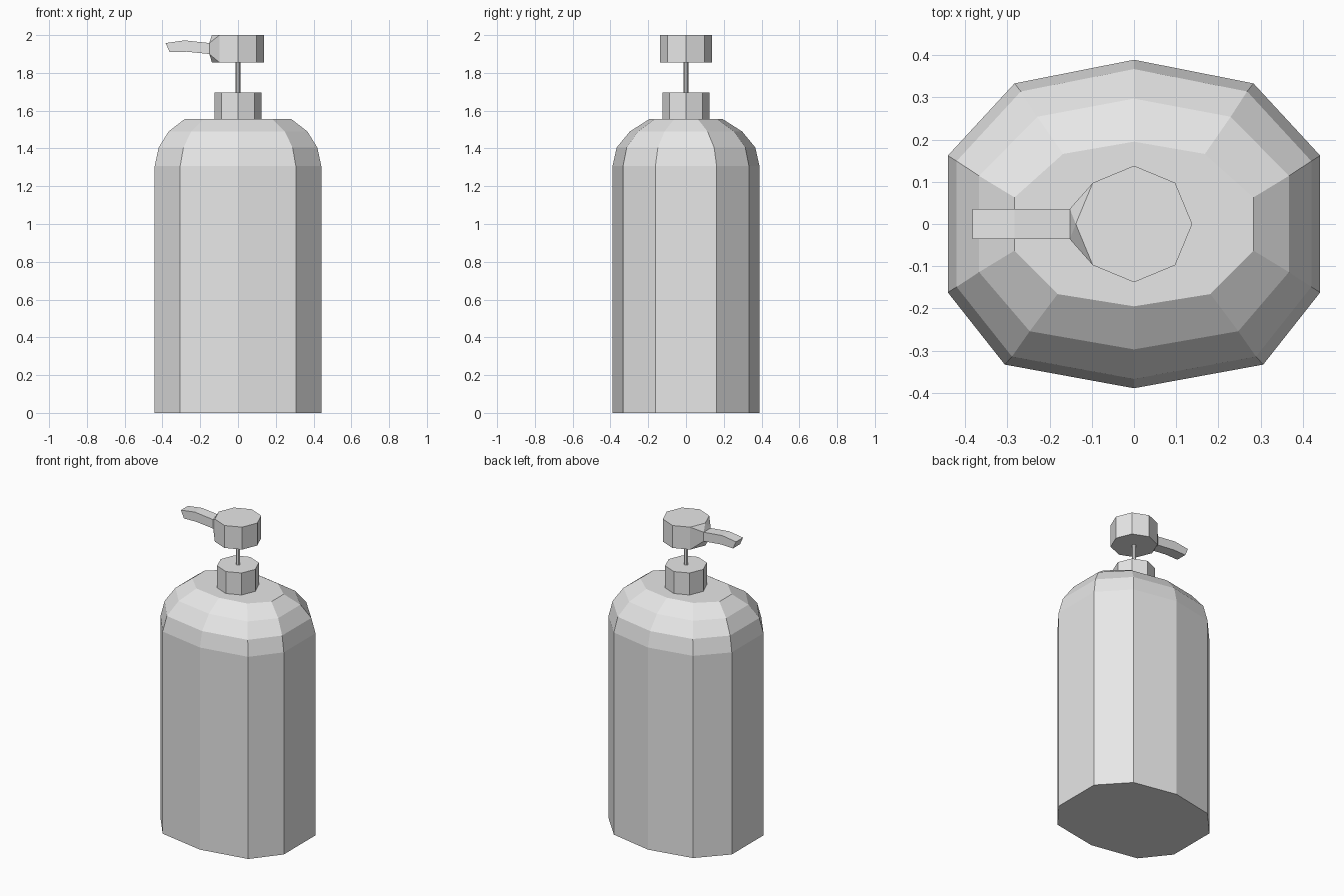
import bpy, bmesh
from math import cos, sin, pi

cube = bpy.data.objects.get("Cube")
if cube:
    bpy.data.objects.remove(cube, do_unlink=True)

grey = bpy.data.materials.new("light grey plastic")
grey.use_nodes = True
COLOUR = (0.8, 0.8, 0.8, 1)
grey.diffuse_color = COLOUR
grey.node_tree.nodes["Principled BSDF"].inputs["Base Color"].default_value = COLOUR


def finish(name, bm):
    bmesh.ops.recalc_face_normals(bm, faces=bm.faces)
    mesh = bpy.data.meshes.new(name)
    bm.to_mesh(mesh)
    bm.free()
    mesh.materials.append(grey)
    obj = bpy.data.objects.new(name, mesh)
    bpy.context.collection.objects.link(obj)
    return obj


def loft(name, rings):
    """Skin a stack of equal-length point rings and cap both ends."""
    bm = bmesh.new()
    loops = [[bm.verts.new(p) for p in ring] for ring in rings]
    for a, b in zip(loops, loops[1:]):
        for i in range(len(a)):
            j = (i + 1) % len(a)
            bm.faces.new((a[i], a[j], b[j], b[i]))
    bm.faces.new(loops[0][::-1])
    bm.faces.new(loops[-1])
    return finish(name, bm)


def circle(r, z, n=8):
    return [(r * cos(2 * pi * i / n), r * sin(2 * pi * i / n), z) for i in range(n)]


def body_ring(z, mid_y, back_x, front_x, corner_y, side_x, side_y):
    """Ten-sided oval, mirrored left to right."""
    half = [(front_x, -corner_y), (side_x, -side_y), (side_x, side_y), (back_x, corner_y)]
    pts = [(0, -mid_y)] + half + [(0, mid_y)] + [(-x, y) for x, y in reversed(half)]
    return [(x, y, z) for x, y in pts]


# Bottle with a rounded shoulder
foot = (0.389, 0.283, 0.306, 0.333, 0.441, 0.162)
loft("bottle_body", [
    body_ring(0, *foot),
    body_ring(1.307, *foot),
    body_ring(1.405, 0.367, 0.268, 0.289, 0.314, 0.42, 0.149),
    body_ring(1.49, 0.297, 0.229, 0.247, 0.254, 0.367, 0.114),
    body_ring(1.555, 0.195, 0.168, 0.181, 0.166, 0.283, 0.063),
])

# Collar and pump stem
loft("collar", [circle(0.124, 1.55), circle(0.124, 1.697)])
loft("pump_stem", [circle(0.013, 1.69), circle(0.013, 1.86)])

# Pump head, flaring into the spout root
ROOT = [(-0.152, y, z) for y, z in
        ((-0.036, 1.9), (0.036, 1.9), (0.036, 1.958), (-0.036, 1.958))]
bm = bmesh.new()
for p in circle(0.138, 1.855) + circle(0.138, 2.0) + ROOT:
    bm.verts.new(p)
bmesh.ops.convex_hull(bm, input=bm.verts)
bmesh.ops.dissolve_limit(bm, angle_limit=0.01, verts=bm.verts, edges=bm.edges)
finish("pump_head", bm)


# Spout with a slight downward bend at the tip
def spout_ring(x_low, z_low, x_top, z_top):
    return [(x_low, -0.036, z_low), (x_low, 0.036, z_low),
            (x_top, 0.036, z_top), (x_top, -0.036, z_top)]


loft("spout", [ROOT, spout_ring(-0.272, 1.912, -0.283, 1.972),
               spout_ring(-0.362, 1.91, -0.383, 1.958)])
